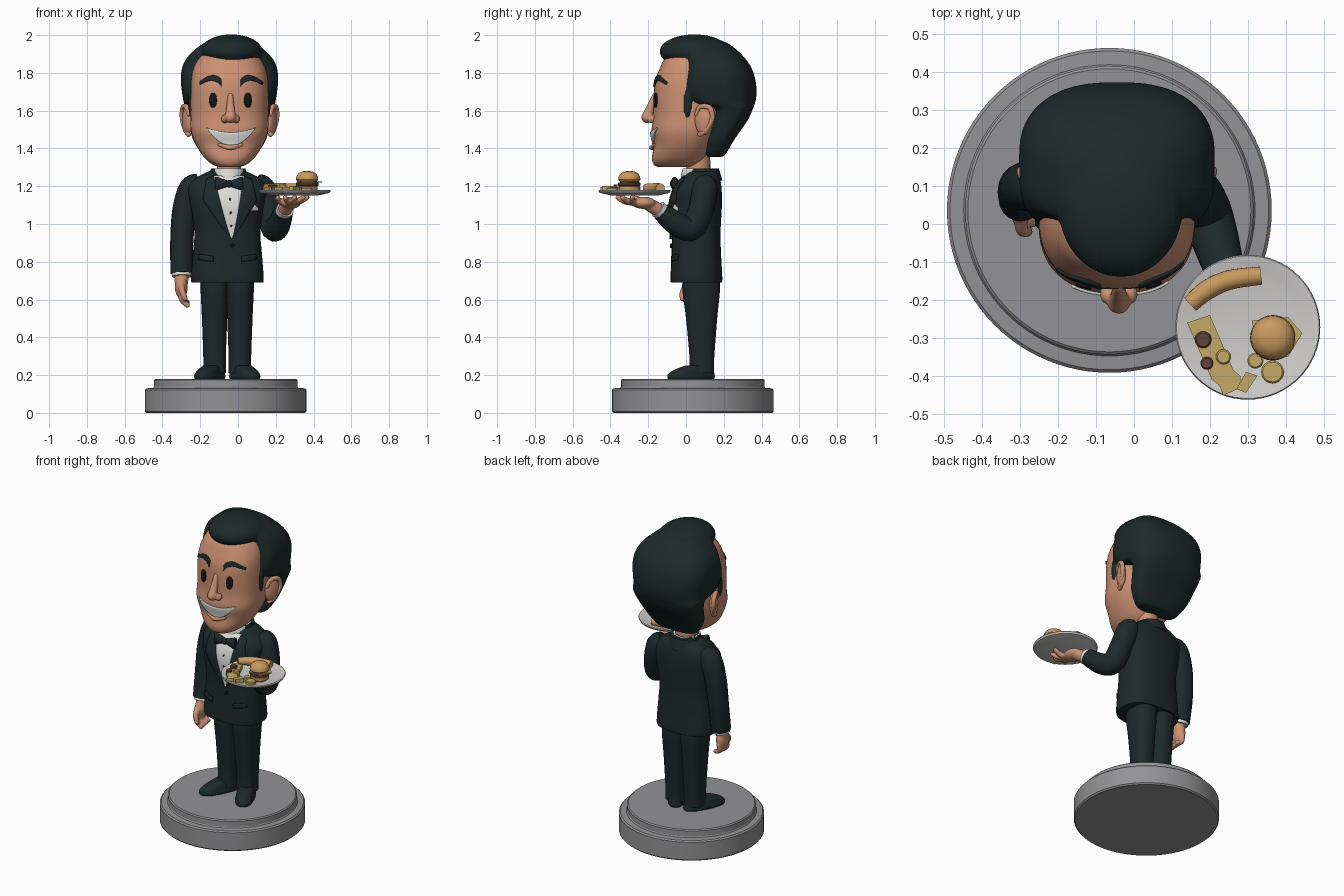
import bpy, bmesh, math
from mathutils import Vector, Matrix, Quaternion

if "Cube" in bpy.data.objects:
    bpy.data.objects.remove(bpy.data.objects["Cube"])

def mat(name, c):
    m = bpy.data.materials.new(name)
    m.diffuse_color = (*c, 1)
    m.use_nodes = True
    m.node_tree.nodes["Principled BSDF"].inputs["Base Color"].default_value = m.diffuse_color
    return m

SUIT = mat("dark suit and hair", (0.012, 0.022, 0.023))
SKIN = mat("skin", (0.60, 0.28, 0.17))
WHITE = mat("white cloth and teeth", (0.72, 0.72, 0.70))
STONE = mat("grey stone", (0.29, 0.29, 0.30))
CHINA = mat("plate china", (0.62, 0.61, 0.60))
BUN = mat("bread", (0.58, 0.32, 0.11))
CHEESE = mat("cheese", (0.55, 0.41, 0.13))
MEAT = mat("brown meat", (0.12, 0.055, 0.04))
BLACK = mat("black eyes", (0.006, 0.008, 0.008))

def finish(name, bm, m, angle=40):
    bmesh.ops.recalc_face_normals(bm, faces=bm.faces)
    me = bpy.data.meshes.new(name)
    bm.to_mesh(me)
    bm.free()
    me.materials.append(m)
    me.shade_smooth()
    me.set_sharp_from_angle(angle=math.radians(angle))
    o = bpy.data.objects.new(name, me)
    bpy.context.collection.objects.link(o)
    return o

def skin_rings(name, rings, m, angle=40):
    bm = bmesh.new()
    vs = [[bm.verts.new(p) for p in r] for r in rings]
    n = len(vs[0])
    for a, b in zip(vs, vs[1:]):
        for i in range(n):
            bm.faces.new((a[i], a[(i + 1) % n], b[(i + 1) % n], b[i]))
    bm.faces.new(vs[0])
    bm.faces.new(vs[-1])
    return finish(name, bm, m, angle)

def spline(rows, k=6):
    out = []
    for i in range(len(rows) - 1):
        p = [rows[max(0, min(len(rows) - 1, i + d))] for d in (-1, 0, 1, 2)]
        for j in range(k):
            t = j / k
            out.append(tuple(0.5 * (2 * b + (c - a) * t + (2 * a - 5 * b + 4 * c - d) * t * t
                       + (3 * b - a - 3 * c + d) * t ** 3) for a, b, c, d in zip(*p)))
    return out + [rows[-1]]

def spow(v, e):
    return math.copysign(abs(v) ** e, v)

# stack of rounded cross-sections; rows are (z, centre x, half width, front y, back y)
def loft(name, rows, m, nf=2.4, nb=2.4, count=56):
    rows = spline(rows)
    rings = []
    for z, cx, hw, yf, yb in rows:
        ring = []
        for i in range(count):
            a = math.tau * i / count
            e = 2 / (nf if math.sin(a) < 0 else nb)
            ring.append((cx + hw * spow(math.cos(a), e), (yf + yb) / 2 + (yb - yf) / 2 * spow(math.sin(a), e), z))
        rings.append(ring)

    def front(x, z):
        z = max(rows[0][0], min(rows[-1][0] - 1e-5, z))
        for a, b in zip(rows, rows[1:]):
            if a[0] <= z <= b[0]:
                break
        t = (z - a[0]) / max(b[0] - a[0], 1e-6)
        _, cx, hw, yf, yb = [p + (q - p) * t for p, q in zip(a, b)]
        u = min(abs(x - cx) / hw, 0.98)
        return (yf + yb) / 2 - (yb - yf) / 2 * (1 - u ** nf) ** (1 / nf)
    return skin_rings(name, rings, m), front

# swept tube; points are (x, y, z, radius)
def tube(name, pts, m, cap=True, count=20):
    pts = spline(pts, 5)
    P = [Vector(p[:3]) for p in pts]
    q, prev, rings = Quaternion(), Vector((0, 0, 1)), []
    for i, p in enumerate(P):
        t = (P[min(i + 1, len(P) - 1)] - P[max(i - 1, 0)]).normalized()
        q = prev.rotation_difference(t) @ q
        prev = t
        r = pts[i][3]
        steps = [(0, 1)]
        if cap and i in (0, len(P) - 1):
            arc = [(math.sin(math.radians(d)), math.cos(math.radians(d))) for d in (20, 40, 60, 80)]
            steps = [(-s, c) for s, c in reversed(arc)] + steps if i == 0 else steps + arc
        for s, c in steps:
            rings.append([p + t * s * r + q @ Vector((r * c * math.cos(math.tau * j / count),
                          r * c * math.sin(math.tau * j / count), 0)) for j in range(count)])
    return skin_rings(name, rings, m)

def ball(name, c, r, m, rot=0):
    bm = bmesh.new()
    bmesh.ops.create_uvsphere(bm, u_segments=32, v_segments=18, radius=1)
    bm.transform(Matrix.Translation(c) @ Matrix.Rotation(rot, 4, 'Z') @ Matrix.Diagonal((*r, 1)))
    return finish(name, bm, m)

def lathe(name, prof, x, y, m, count=64):
    return skin_rings(name, [[(x + r * math.cos(math.tau * i / count), y + r * math.sin(math.tau * i / count), z)
                              for i in range(count)] for r, z in prof], m, 30)

def prism(name, poly, z0, z1, m):
    return skin_rings(name, [[(x, y, z) for x, y in poly] for z in (z0, z1)], m, 30)

def fuse(name, objs, m, voxel, smooth=5):
    bm = bmesh.new()
    for o in objs:
        bm.from_mesh(o.data)
        bpy.data.objects.remove(o)
    o = finish(name, bm, m, 180)
    md = o.modifiers.new("blend", 'REMESH')
    md.mode, md.voxel_size, md.use_smooth_shade = 'VOXEL', voxel, True
    md = o.modifiers.new("soften", 'SMOOTH')
    md.factor, md.iterations = 0.5, smooth
    return o

# thin plate laid on a front surface; fn(u, v) gives (x, z)
def patch(name, fn, front, m, nu=20, nv=8, off=0.003):
    bm = bmesh.new()
    g = [[fn(i / nu, j / nv) for i in range(nu + 1)] for j in range(nv + 1)]
    g = [[bm.verts.new((x, front(x, z) - off, z)) for x, z in row] for row in g]
    for a, b in zip(g, g[1:]):
        for i in range(nu):
            bm.faces.new((a[i], a[i + 1], b[i + 1], b[i]))
    bmesh.ops.remove_doubles(bm, verts=bm.verts, dist=0.0003)
    o = finish(name, bm, m)
    md = o.modifiers.new("thickness", 'SOLIDIFY')
    md.thickness, md.offset = 0.009, 0
    return o

def oval(cx, cz, hx, hz):
    return lambda u, v: (cx + hx * (2 * u - 1), cz + hz * math.sqrt(max(0, 1 - (2 * u - 1) ** 2)) * (2 * v - 1))

# base
lathe("base", [(.42, 0), (.428, .008), (.428, .122), (.42, .13), (.384, .132), (.38, .138), (.38, .174), (.373, .18)],
      -.065, .036, STONE, 96)

# legs and shoes
for s, side in ((-1, "left"), (1, "right")):
    x = -.057 + s * .067
    loft(side + "_trouser_leg", [(.21, x, .061, .015, .147), (.3, x, .06, .018, .15), (.5, x, .067, .0, .165),
                                 (.66, x, .074, -.02, .18), (.74, x, .07, -.01, .17)], SUIT)
    o, _ = loft(side + "_shoe", [(.178, 0, .052, -.15, .11), (.19, 0, .057, -.155, .115), (.205, 0, .055, -.15, .113),
                                 (.228, 0, .05, -.115, .108), (.25, 0, .045, -.05, .10)], SUIT)
    o.location, o.rotation_euler = (x + s * .017, .045, 0), (0, 0, s * math.radians(26))

# jacket, shirt front, lapels
_, chest = loft("jacket", [(.69, -.056, .19, -.08, .19), (.72, -.056, .192, -.082, .192), (.85, -.056, .182, -.076, .185),
                           (.96, -.056, .175, -.076, .183), (1.1, -.056, .195, -.083, .19), (1.19, -.056, .208, -.058, .188),
                           (1.245, -.056, .165, -.018, .178), (1.285, -.056, .085, .015, .155)], SUIT, 2.6, 2.6)
def vee(v):
    return -.033 - .015 * v, .92 + .335 * v, .08 * v ** .8
patch("shirt_front", lambda u, v: (vee(v)[0] + (2 * u - 1) * vee(v)[2], vee(v)[1]), chest, WHITE, 10, 24)
for s in (-1, 1):
    def lapel(u, v, s=s):
        c, z, h = vee(v)
        w = .085 * v / .65 if v < .65 else .085 - .045 * (v - .65) / .35
        return c + s * (h + w * u), z - .02 * u * v
    patch("lapel", lapel, chest, SUIT, 6, 24, .007)
    # bow tie wing
    skin_rings("bow_tie_wing", [[(-.047 + s * d, -.06 + hy * math.cos(math.tau * i / 20), 1.213 + hz * math.sin(math.tau * i / 20))
               for i in range(20)] for d, hy, hz in ((.005, .013, .015), (.03, .02, .024), (.06, .022, .036), (.074, .014, .037))], SUIT)
ball("bow_tie_knot", (-.047, -.068, 1.213), (.017, .018, .02), SUIT)
patch("pocket_square", lambda u, v: (.06 + .045 * u, 1.07 + v * (.016 + .02 * (1 - abs(2 * u - 1)))), chest, WHITE, 10, 3)
for i, z in enumerate((1.13, 1.06, .99)):
    patch("shirt_button", oval(-.042 + .003 * i, z, .006, .006), chest, BLACK, 8, 4, .006)
patch("jacket_button", oval(-.03, .885, .011, .011), chest, BLACK, 10, 4, .004)
for s in (-1, 1):
    patch("pocket_flap", lambda u, v, s=s: (-.056 + s * (.075 + .075 * u), .80 + .03 * v + .01 * u), chest, SUIT, 8, 3)

# collars and neck
lathe("shirt_collar", [(.095, 1.2), (.088, 1.26), (.08, 1.295), (.07, 1.295)], -.05, .062, WHITE)
lathe("jacket_collar", [(.11, 1.23), (.098, 1.27), (.09, 1.295), (.08, 1.295)], -.052, .083, SUIT)
lathe("neck", [(.064, 1.2), (.063, 1.42)], -.048, .065, SKIN)

# arms and cuffs
tube("hanging_sleeve", [(-.2, .1, 1.222, .045), (-.245, .1, 1.19, .066), (-.283, .1, 1.07, .065), (-.298, .09, .9, .061),
                        (-.298, .065, .738, .059)], SUIT, False)
tube("bent_sleeve", [(.09, .1, 1.222, .045), (.128, .1, 1.19, .068), (.165, .08, 1.08, .067), (.19, .03, .978, .068),
                     (.217, -.05, 1.0, .062), (.24, -.128, 1.065, .052)], SUIT, False)
tube("hanging_cuff", [(-.298, .07, .77, .052), (-.297, .06, .722, .053)], WHITE, False)
tube("raised_cuff", [(.233, -.11, 1.05, .044), (.25, -.148, 1.078, .047)], WHITE, False)

# hands
h = [ball("palm", (-.3, .05, .665), (.034, .05, .06), SKIN)]
h += [tube("finger", [(-.3, .012 + .025 * i, .64, .016), (-.297, .006 + .025 * i, .6, .016),
                      (-.268, .004 + .024 * i, .57 + .005 * i, .014)], SKIN) for i in range(4)]
h += [tube("thumb", [(-.3, .02, .68, .018), (-.295, -.015, .645, .017), (-.28, -.02, .605, .014)], SKIN),
      tube("wrist", [(-.298, .065, .75, .04), (-.3, .055, .69, .036)], SKIN)]
fuse("hanging_hand", h, SKIN, .006, 3)
h = [ball("palm", (.28, -.225, 1.112), (.052, .065, .032), SKIN)]
h += [tube("finger", [(.285, -.23, 1.112, .018), ((.28 + x) / 2, (-.23 + y) / 2 - .02, 1.118, .017), (x, y, 1.14, .014)], SKIN)
      for x, y in ((.25, -.35), (.3, -.36), (.345, -.335), (.365, -.285))]
h += [tube("thumb", [(.25, -.2, 1.11, .019), (.215, -.235, 1.125, .017), (.21, -.275, 1.138, .014)], SKIN),
      tube("wrist", [(.24, -.13, 1.065, .038), (.265, -.19, 1.1, .036)], SKIN)]
fuse("raised_hand", h, SKIN, .006, 3)

# head
HX = -.045
_, face = loft("head", [(1.303, HX, .055, -.15, .03), (1.314, HX, .088, -.17, .06), (1.35, HX, .132, -.18, .1),
                        (1.42, HX, .178, -.172, .14), (1.49, HX, .203, -.183, .18), (1.57, HX, .207, -.172, .2),
                        (1.66, HX, .206, -.172, .2), (1.75, HX, .204, -.165, .2), (1.82, HX, .192, -.14, .2),
                        (1.88, HX, .16, -.11, .19), (1.93, HX, .1, -.05, .15)], SKIN)
def smile(u, v):
    k = (2 * u - 1) ** 2
    lo, hi = 1.415 + .092 * k, 1.484 + .026 * k
    return -.037 + .127 * (2 * u - 1), lo + (hi - lo) * v
patch("teeth", smile, face, WHITE, 28, 8)
n = [tube("bridge", [(-.04, -.165, 1.68, .015), (-.04, -.19, 1.61, .023), (-.04, -.206, 1.565, .031)], SKIN)]
n += [ball("nostril", (-.04 + s * .03, -.185, 1.556), (.02, .026, .022), SKIN) for s in (-1, 1)]
fuse("nose", n, SKIN, .006, 3)
tube("lower_lip", [(-.1, -.165, 1.42, .008), (-.04, -.181, 1.405, .013), (.02, -.165, 1.42, .008)], SKIN)

hair = []
for s in (-1, 1):
    patch("eye", oval(-.04 + s * .092, 1.655, .02, .039), face, BLACK, 16, 6)
    def brow(u, v, s=s):
        return -.037 + s * (.05 + .115 * u), 1.745 + .028 * math.sin(math.pi * u ** .8) + (v - .5) * .032 * (1.15 - .7 * u)
    patch("eyebrow", brow, face, SUIT, 16, 4)
    # ear
    e = HX + s * .222
    ball("ear", (e, .095, 1.55), (.024, .05, .08), SKIN, -s * .35)
    tube("ear_rim", [(e - s * .006, .055, 1.58, .011), (e + s * .006, .075, 1.62, .013), (e + s * .024, .125, 1.615, .014),
                     (e + s * .028, .14, 1.56, .013), (e + s * .012, .11, 1.5, .013), (e - s * .005, .075, 1.475, .014)], SKIN)
    hair.append(ball("sideburn", (HX + s * .202, .008, 1.635), (.016, .024, .085), SUIT))

# hair
o, _ = loft("hair_back", [(1.355, HX, .11, .11, .19), (1.37, HX, .145, .105, .21), (1.45, HX, .195, .115, .258),
                          (1.55, HX, .218, .145, .327), (1.615, HX, .235, .145, .356), (1.64, HX, .242, .03, .366),
                          (1.7, HX, .252, -.02, .374), (1.77, HX, .258, -.012, .366), (1.83, HX, .25, .0, .345),
                          (1.88, HX, .225, .0, .31), (1.925, HX, .18, .0, .265), (1.96, HX, .13, .03, .215),
                          (1.975, HX, .06, .07, .16)], SUIT, 4, 2.5)
hair += [o, ball("quiff", (-.035, .045, 1.913), (.165, .186, .091), SUIT)]
fuse("hair", hair, SUIT, .01, 5)

# plate
PX, PY = .3, -.272
lathe("plate", [(.12, 1.15), (.185, 1.165), (.191, 1.175), (.188, 1.18), (.15, 1.173), (.13, 1.168)], PX, PY, CHINA)

# burger
BX, BY = .366, -.3
lathe("bottom_bun", [(.045, 1.168), (.056, 1.178), (.056, 1.198), (.05, 1.202)], BX, BY, BUN, 32)
lathe("patty", [(.054, 1.2), (.06, 1.206), (.06, 1.216), (.054, 1.221)], BX, BY, MEAT, 32)
prism("burger_cheese", [(BX - .055, BY + .045), (BX - .04, BY - .05), (BX + .04, BY - .05), (BX + .078, BY + .012),
                        (BX + .04, BY + .055)], 1.219, 1.226, CHEESE)
lathe("top_bun", [(.052, 1.226), (.059, 1.235), (.057, 1.25), (.048, 1.266), (.03, 1.277), (.01, 1.281)], BX, BY, BUN, 32)

# side dishes
tube("bread_roll", [(.148, -.212, 1.19, .023), (.19, -.176, 1.19, .026), (.25, -.148, 1.19, .026), (.335, -.136, 1.19, .024)], BUN, False)
prism("cheese_slab", [(.14, -.26), (.2, -.24), (.262, -.385), (.28, -.4), (.285, -.43), (.235, -.452), (.225, -.425), (.205, -.41)],
      1.165, 1.195, CHEESE)
prism("cheese_wedge", [(.27, -.435), (.295, -.39), (.325, -.4), (.295, -.445)], 1.168, 1.2, CHEESE)
for nm, x, y, r, z, m in (("meat_slice", .182, -.305, .022, 1.208, MEAT), ("meat_slice", .192, -.367, .017, 1.208, MEAT),
                          ("round_slice", .236, -.35, .02, 1.21, CHEESE), ("round_slice", .32, -.36, .021, 1.195, CHEESE),
                          ("round_slice", .365, -.39, .03, 1.192, CHEESE)):
    lathe(nm, [(r, 1.166), (r, z - .004), (r - .004, z)], x, y, m, 24)
